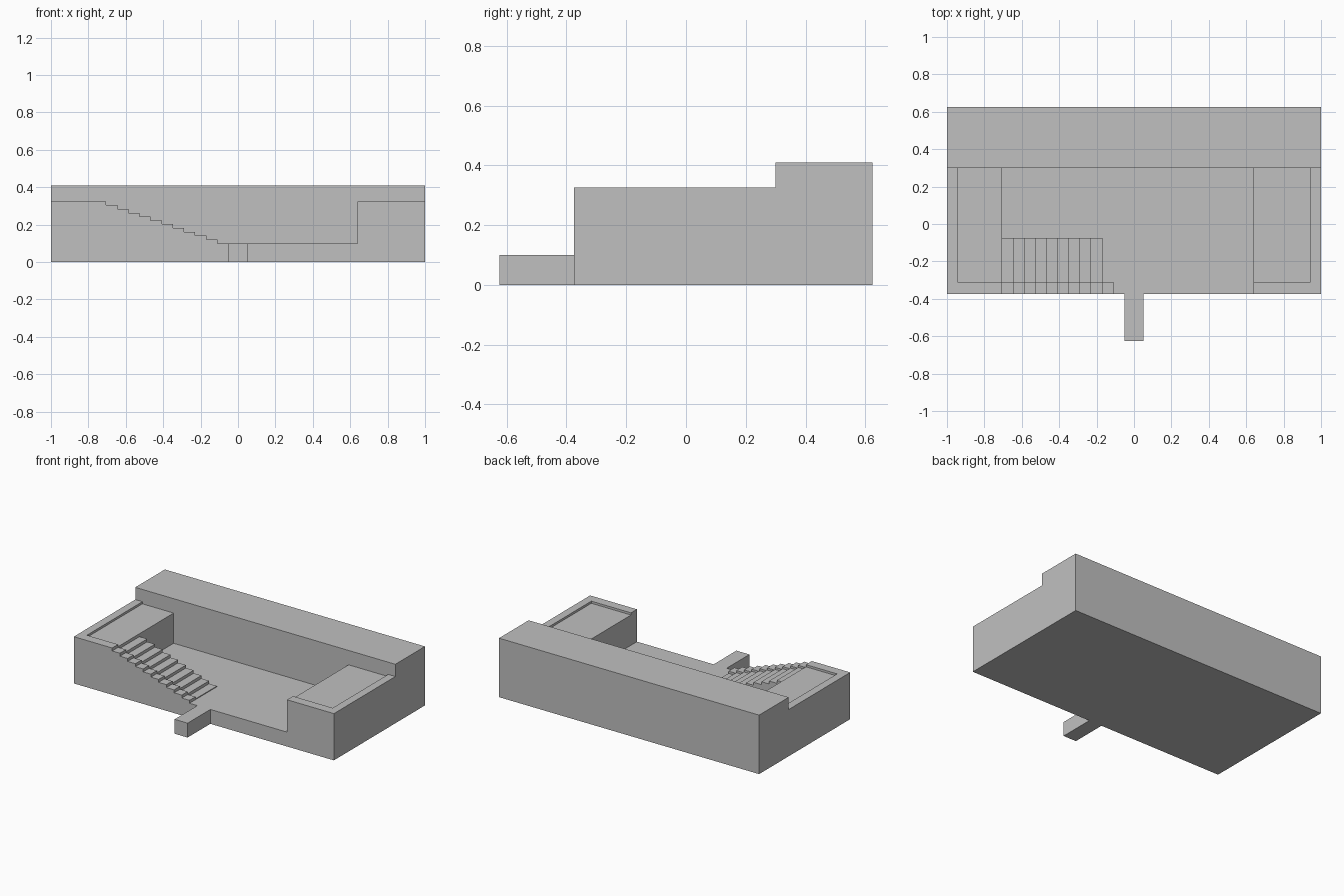
import bpy
import bmesh

cube = bpy.data.objects.get("Cube")
if cube:
    bpy.data.objects.remove(cube, do_unlink=True)

stone = bpy.data.materials.new("plain_grey")
stone.use_nodes = True
grey = (0.53, 0.53, 0.53, 1)
stone.diffuse_color = grey
stone.node_tree.nodes["Principled BSDF"].inputs["Base Color"].default_value = grey


def extrude_profile(name, profile, y0, y1):
    """Solid made from an (x, z) outline swept from y0 to y1."""
    bm = bmesh.new()
    face = bm.faces.new([bm.verts.new((x, y0, z)) for x, z in profile])
    swept = bmesh.ops.extrude_face_region(bm, geom=[face])["geom"]
    moved = [v for v in swept if isinstance(v, bmesh.types.BMVert)]
    bmesh.ops.translate(bm, verts=moved, vec=(0, y1 - y0, 0))
    bmesh.ops.recalc_face_normals(bm, faces=bm.faces)
    mesh = bpy.data.meshes.new(name)
    bm.to_mesh(mesh)
    bm.free()
    mesh.materials.append(stone)
    obj = bpy.data.objects.new(name, mesh)
    bpy.context.collection.objects.link(obj)
    return obj


def box(name, x0, x1, y0, y1, z0, z1):
    return extrude_profile(name, [(x0, z0), (x1, z0), (x1, z1), (x0, z1)], y0, y1)


FRONT, BACK, WALL = -0.375, 0.625, 0.3
FLOOR, TOP, WALL_TOP = 0.1, 0.325, 0.41
SUNK = 0.015                  # depth of the terrace and tread recess
RIM_Y, RIM_X = -0.31, 0.945   # inner edges of the raised rim
STAIR_TOP, STAIR_END, STAIR_BACK = -0.705, -0.11, -0.075
TERRACE_IN = 0.64
STEPS = 10


def stair_profile(drop):
    """Stepped outline descending from the terrace to the courtyard."""
    run = (STAIR_END - STAIR_TOP) / STEPS
    rise = (TOP - FLOOR) / (STEPS + 1)
    points = [(STAIR_END, FLOOR), (STAIR_TOP, FLOOR)]
    for i in range(STEPS):
        z = TOP - (i + 1) * rise - drop
        points += [(STAIR_TOP + i * run, z), (STAIR_TOP + (i + 1) * run, z)]
    return points


# Courtyard slab, back block and projecting landing
box("courtyard_base", -1, 1, FRONT, WALL, 0, FLOOR)
box("back_block", -1, 1, WALL, BACK, 0, WALL_TOP)
box("landing", -0.05, 0.05, -BACK, FRONT, 0, FLOOR)

# Side terraces with a sunken floor and a raised rim on two sides
for side, inner, outer, edge in (("right", STAIR_TOP, -1, -RIM_X),
                                 ("left", TERRACE_IN, 1, RIM_X)):
    x0, x1 = sorted((inner, edge))
    box(side + "_terrace", x0, x1, RIM_Y, WALL, FLOOR, TOP - SUNK)
    x0, x1 = sorted((edge, outer))
    box(side + "_side_rim", x0, x1, RIM_Y, WALL, FLOOR, TOP)
    x0, x1 = sorted((inner, outer))
    box(side + "_front_rim", x0, x1, FRONT, RIM_Y, FLOOR, TOP)

# Staircase: raised stepped kerb at the front, sunken treads behind
extrude_profile("stair_kerb", stair_profile(0), FRONT, RIM_Y)
extrude_profile("stair_treads", stair_profile(SUNK), RIM_Y, STAIR_BACK)
